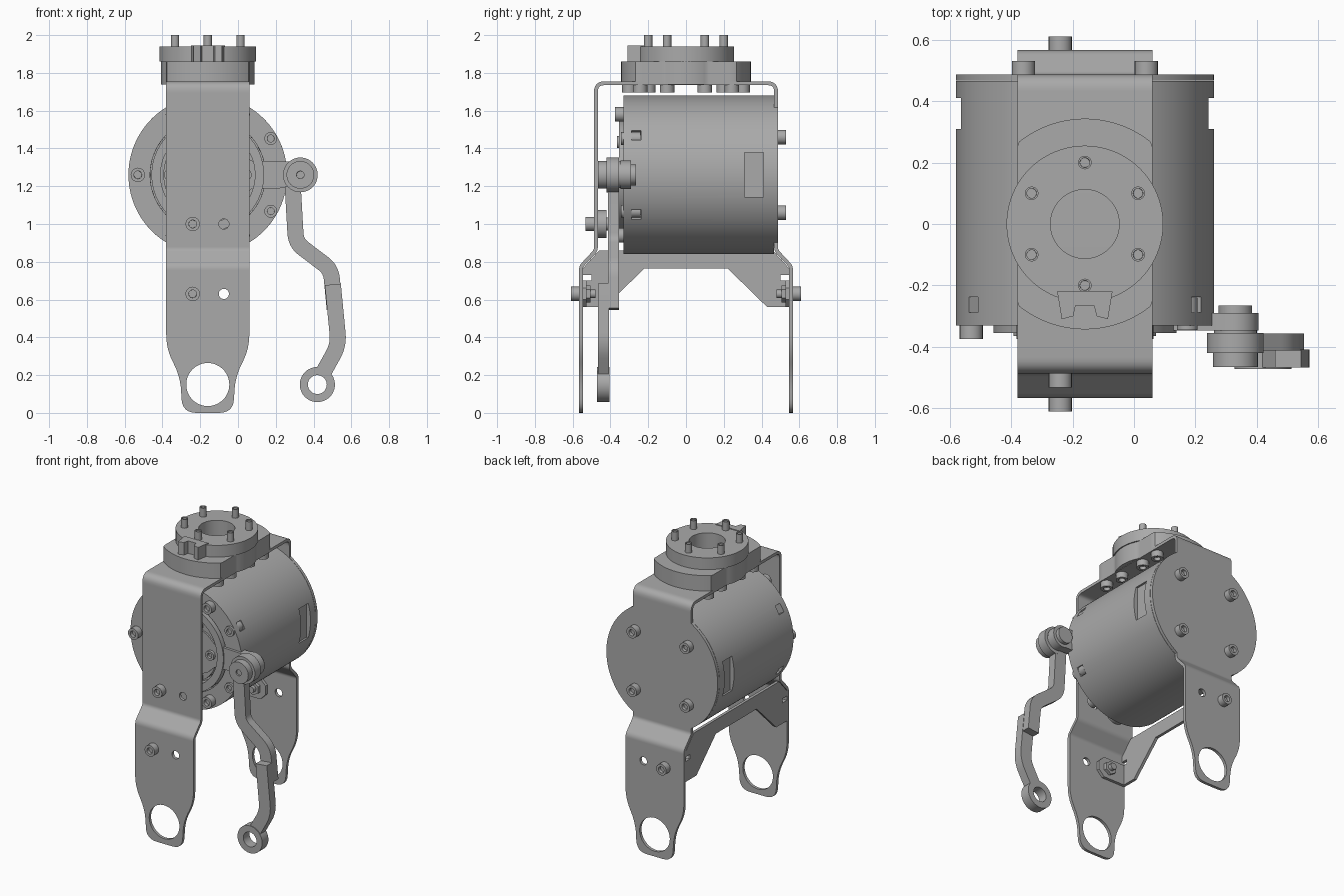
import bpy, bmesh
from math import cos, sin, pi, radians
from mathutils import Matrix, Vector

if "Cube" in bpy.data.objects:
    bpy.data.objects.remove(bpy.data.objects["Cube"])

grey = bpy.data.materials.new("machined grey")
grey.use_nodes = True
grey.diffuse_color = (0.4, 0.4, 0.4, 1)
grey.node_tree.nodes["Principled BSDF"].inputs["Base Color"].default_value = (0.4, 0.4, 0.4, 1)

CX, MZ = -0.16, 1.26      # main axis x, motor axis height
W, T = 0.22, 0.02         # strip half width, sheet thickness
AXES = {
    "x": Matrix(((0, 0, 1), (1, 0, 0), (0, 1, 0))).to_4x4(),
    "y": Matrix(((1, 0, 0), (0, 0, -1), (0, 1, 0))).to_4x4(),
    "z": Matrix.Identity(4),
}
parts = []


def add(name, mesh):
    obj = bpy.data.objects.new(name, mesh)
    bpy.context.collection.objects.link(obj)
    mesh.materials.clear()
    mesh.materials.append(grey)
    parts.append(obj)
    return obj


def plate(name, axis, a, b, *loops):
    """Flat profile with holes, spanning a to b along an axis."""
    curve = bpy.data.curves.new(name, "CURVE")
    curve.dimensions, curve.fill_mode = "2D", "BOTH"
    curve.extrude = abs(b - a) / 2
    for loop in loops:
        s = curve.splines.new("POLY")
        s.points.add(len(loop) - 1)
        for p, (u, v) in zip(s.points, loop):
            p.co = (u, v, 0, 1)
        s.use_cyclic_u = True
    tmp = bpy.data.objects.new("tmp", curve)
    bpy.context.collection.objects.link(tmp)
    dg = bpy.context.evaluated_depsgraph_get()
    mesh = bpy.data.meshes.new_from_object(tmp.evaluated_get(dg))
    bpy.data.objects.remove(tmp)
    bm = bmesh.new()
    bm.from_mesh(mesh)
    bmesh.ops.remove_doubles(bm, verts=bm.verts, dist=1e-5)
    bmesh.ops.recalc_face_normals(bm, faces=bm.faces)
    bm.transform(AXES[axis])
    shift = Vector([(a + b) / 2 if c == axis else 0 for c in "xyz"])
    bmesh.ops.translate(bm, verts=bm.verts, vec=shift)
    bm.to_mesh(mesh)
    bm.free()
    return add(name, mesh)


def cup(name, start, end, r, hole=0, depth=0, seg=32):
    """Cylinder from start to end, with an optional round socket at the end."""
    start, end = Vector(start), Vector(end)
    d = end - start
    bm = bmesh.new()
    bmesh.ops.create_cone(bm, cap_ends=True, segments=seg, radius1=r, radius2=r, depth=d.length)
    if hole:
        bm.faces.ensure_lookup_table()
        top = [max(bm.faces, key=lambda f: f.calc_center_median().z)]
        bmesh.ops.inset_region(bm, faces=top, thickness=r - hole)
        bmesh.ops.inset_region(bm, faces=top, thickness=0.0005, depth=-depth)
    bm.transform(Matrix.Translation((start + end) / 2) @ d.to_track_quat("Z", "Y").to_matrix().to_4x4())
    mesh = bpy.data.meshes.new(name)
    bm.to_mesh(mesh)
    bm.free()
    return add(name, mesh)


def screw(name, start, end, r=0.038):
    return cup(name, start, end, r, r * 0.55, 0.022, 20)


def arc(u, v, r, a0=0, a1=360, n=64):
    full = a1 - a0 == 360
    ang = [radians(a0 + (a1 - a0) * i / (n if full else n - 1)) for i in range(n)]
    return [(u + r * cos(t), v + r * sin(t)) for t in ang]


def fillet(pts, r, n=6):
    """Round the inner corners of an open path."""
    pts = [Vector(p) for p in pts]
    out = [pts[0]]
    for p, c, q in zip(pts, pts[1:], pts[2:]):
        s, e = c + (p - c).normalized() * r, c + (q - c).normalized() * r
        for i in range(n + 1):
            t = i / n
            out.append(s * (1 - t) ** 2 + c * 2 * t * (1 - t) + e * t * t)
    return out + [pts[-1]]


def ribbon(pts, width):
    """Closed outline of constant width around an open path."""
    left, right = [], []
    for i, p in enumerate(pts):
        d0 = (p - pts[max(i - 1, 0)]).normalized()
        d1 = (pts[min(i + 1, len(pts) - 1)] - p).normalized()
        d = (d0 + d1).normalized()
        k = max(d.dot(d1), d.dot(d0))
        n = Vector((-d.y, d.x)) * width / 2 / k
        left.append(tuple(p + n))
        right.append(tuple(p - n))
    return left + right[::-1]


# Motor body with recessed front, side windows and rim slots
motor = cup("motor_body", (CX, 0.465, MZ), (CX, -0.33, MZ), 0.42, 0.305, 0.06, 128)
bm = bmesh.new()
for s in (1, -1):
    bmesh.ops.create_cube(bm, size=1, matrix=Matrix.Translation((CX + s * 0.45, 0.36, MZ))
                          @ Matrix.Diagonal((0.12, 0.1, 0.235, 1)))
    for t in (1, -1):
        turn = Matrix.Rotation(radians(30 * s * t + (180 if s < 0 else 0)), 4, "Y")
        bmesh.ops.create_cube(bm, size=1, matrix=Matrix.Translation((CX, -0.2625, MZ)) @ turn
                              @ Matrix.Translation((0.42, 0, 0)) @ Matrix.Diagonal((0.1, 0.05, 0.06, 1)))
cut_mesh = bpy.data.meshes.new("cutter")
bm.to_mesh(cut_mesh)
bm.free()
cutter = bpy.data.objects.new("cutter", cut_mesh)
bpy.context.collection.objects.link(cutter)
cutter.hide_render = True
mod = motor.modifiers.new("cut", "BOOLEAN")
mod.operation, mod.object, mod.solver = "DIFFERENCE", cutter, "EXACT"
bpy.context.view_layer.objects.active = motor
bpy.ops.object.modifier_apply(modifier="cut")
bpy.data.objects.remove(cutter)

# Motor front: retaining ring, hub and screws
plate("motor_ring", "y", -0.355, -0.265, arc(CX, MZ, 0.298, n=96), arc(CX, MZ, 0.25, n=96))
cup("motor_hub", (CX, -0.265, MZ), (CX, -0.335, MZ), 0.235, 0.1, 0.04, 64)
for k in range(6):
    c, s = cos(k * pi / 3), sin(k * pi / 3)
    screw("hub_screw", (CX + 0.2 * c, -0.33, MZ + 0.2 * s), (CX + 0.2 * c, -0.365, MZ + 0.2 * s), 0.032)
    if k:
        screw("rim_screw", (CX + 0.37 * c, -0.32, MZ + 0.37 * s), (CX + 0.37 * c, -0.375, MZ + 0.37 * s))
for s in (1, -1):
    x, z = CX + 0.385 * cos(pi / 6), MZ + s * 0.385 * 0.5
    screw("clamp_screw", (x, -0.24, z), (x, -0.345, z), 0.034)

# Bent sheet frame: arch, shoulders, front strip, rear plate, legs
arch = fillet([(-0.477, 1.69), (-0.477, 1.745), (0.477, 1.745), (0.477, 1.69)], 0.045)
plate("frame_arch", "x", CX - W, CX + W, ribbon(arch, T))
strip = [(CX - W, 0.88), (CX + W, 0.88), (CX + W, 1.69), (CX - W, 1.69)]
plate("front_strip", "y", -0.487, -0.467, strip, arc(-0.075, 1.0, 0.027, n=24))
rear = (arc(CX, MZ, 0.42, -58.4, 58.4, 48) + [(CX + W, 1.69), (CX - W, 1.69)]
        + arc(CX, MZ, 0.42, 121.6, 238.4, 48) + [(CX - W, 0.88), (CX + W, 0.88)])
plate("rear_plate", "y", 0.467, 0.487, rear)
half = fillet([(W, 0.755), (W, 0.34), (0.145, 0.19), (0.135, 0.0), (0.04, 0.0)], 0.075)
foot = [(CX + p.x, p.y) for p in half] + [(CX - p.x, p.y) for p in reversed(half)]
for s, side in ((-1, "front"), (1, "rear")):
    path = fillet([(s * 0.477, 0.88), (s * 0.477, 0.86), (s * 0.556, 0.775), (s * 0.556, 0.755)], 0.018)
    plate(side + "_shoulder", "x", CX - W, CX + W, ribbon(path, T))
    plate(side + "_leg", "y", s * 0.546, s * 0.566, foot,
          arc(CX, 0.15, 0.114, n=48), arc(-0.075, 0.63, 0.027, n=24))
    # Brace flange, leg screw and nut
    tab = [(CX - W, 0.56), (CX - 0.04, 0.56), (CX, 0.6), (CX, 0.66), (CX - 0.04, 0.7), (CX - W, 0.7)]
    plate(side + "_brace_flange", "y", s * 0.526, s * 0.546, tab)
    screw(side + "_leg_screw", (-0.24, s * 0.55, 0.63), (-0.24, s * 0.61, 0.63))
    cup(side + "_leg_nut", (-0.24, s * 0.53, 0.63), (-0.24, s * 0.505, 0.63), 0.045, seg=6)
    cup(side + "_leg_screw_tip", (-0.24, s * 0.53, 0.63), (-0.24, s * 0.48, 0.63), 0.022)
    for t in (1, -1):
        screw("rear_plate_screw", (CX + s * 0.2, 0.48, MZ + t * 0.2), (CX + s * 0.2, 0.53, MZ + t * 0.2))

# Strip screw with its spacer
screw("strip_screw", (-0.24, -0.47, 1.0), (-0.24, -0.532, 1.0))
cup("strip_spacer", (-0.24, -0.47, 1.0), (-0.24, -0.42, 1.0), 0.075)
cup("strip_screw_tip", (-0.24, -0.43, 1.0), (-0.24, -0.33, 1.0), 0.035)

# Cross brace joining the two legs
side = [(0.22, 0.765), (0.43, 0.56), (0.546, 0.56), (0.546, 0.7), (0.5, 0.7),
        (0.5, 0.73), (0.546, 0.73), (0.546, 0.765), (0.46, 0.86)]
plate("cross_brace", "x", CX - W, CX - W + T, side + [(-y, z) for y, z in reversed(side)])

# Top flange, collar, index tab and fasteners
outline = []
for i in range(144):
    t = 2 * pi * (i + 0.5) / 144
    r = max(0.247, min(0.343, W / abs(cos(t))))
    outline.append((CX + r * cos(t), r * sin(t)))
bore = arc(CX, 0, 0.112)
plate("top_flange", "z", 1.738, 1.86, outline, bore)
plate("top_collar", "z", 1.86, 1.94, arc(CX, 0, 0.255, n=96), bore)
tab = [(0.09, -0.22), (0.075, -0.31), (0.038, -0.3), (0.03, -0.265)]
plate("index_tab", "z", 1.86, 1.945, [(CX + x, y) for x, y in tab] + [(CX - x, y) for x, y in reversed(tab)])
for k in range(6):
    a = radians(30 + 60 * k)
    x, y = CX + 0.2 * cos(a), 0.2 * sin(a)
    cup("collar_pin", (x, y, 1.93), (x, y, 2.0), 0.022, 0.016, 0.008, 20)
    screw("flange_screw", (x, y, 1.74), (x, y, 1.695))
    b = radians((90 if k < 3 else 270) + 36 * (k % 3 - 1))
    x, y = CX + 0.3 * cos(b), 0.3 * sin(b)
    screw("outer_flange_screw", (x, y, 1.74), (x, y, 1.695))

# Crank arm on the hub and its ball joint
JX = 0.33
crank = ([(CX, MZ + 0.2), (CX + 0.17, MZ + 0.13), (0.07, MZ + 0.075), (0.25, MZ + 0.07)][::-1])
plate("crank_arm", "y", -0.347, -0.29, arc(JX, MZ, 0.075, -110, 110, 24) + crank
      + [(x, 2 * MZ - z) for x, z in reversed(crank)])
cup("joint_nut", (JX, -0.3, MZ), (JX, -0.265, MZ), 0.055)
cup("joint_washer", (JX, -0.36, MZ), (JX, -0.34, MZ), 0.07)
cup("joint_ring", (JX, -0.355, MZ), (JX, -0.42, MZ), 0.092, seg=48)
cup("joint_cap", (JX, -0.41, MZ), (JX, -0.465, MZ), 0.073, 0.02, 0.01, 48)

# Two-piece bent link with lower eye
upper = fillet([(0.29, 1.2), (0.307, 0.9), (0.492, 0.76), (0.512, 0.55)], 0.05)
lower = fillet([(0.502, 0.68), (0.533, 0.36), (0.456, 0.222)], 0.06)
plate("upper_link", "y", -0.412, -0.356, ribbon(upper, 0.085))
plate("lower_link", "y", -0.467, -0.408, ribbon(lower, 0.085))
plate("link_eye", "y", -0.472, -0.405, arc(0.42, 0.15, 0.093, n=48), arc(0.42, 0.15, 0.05, n=32))

# Smooth curved surfaces, keep edges sharp
bpy.ops.object.select_all(action="DESELECT")
for obj in parts:
    obj.select_set(True)
bpy.context.view_layer.objects.active = motor
bpy.ops.object.shade_smooth_by_angle(angle=radians(30))
